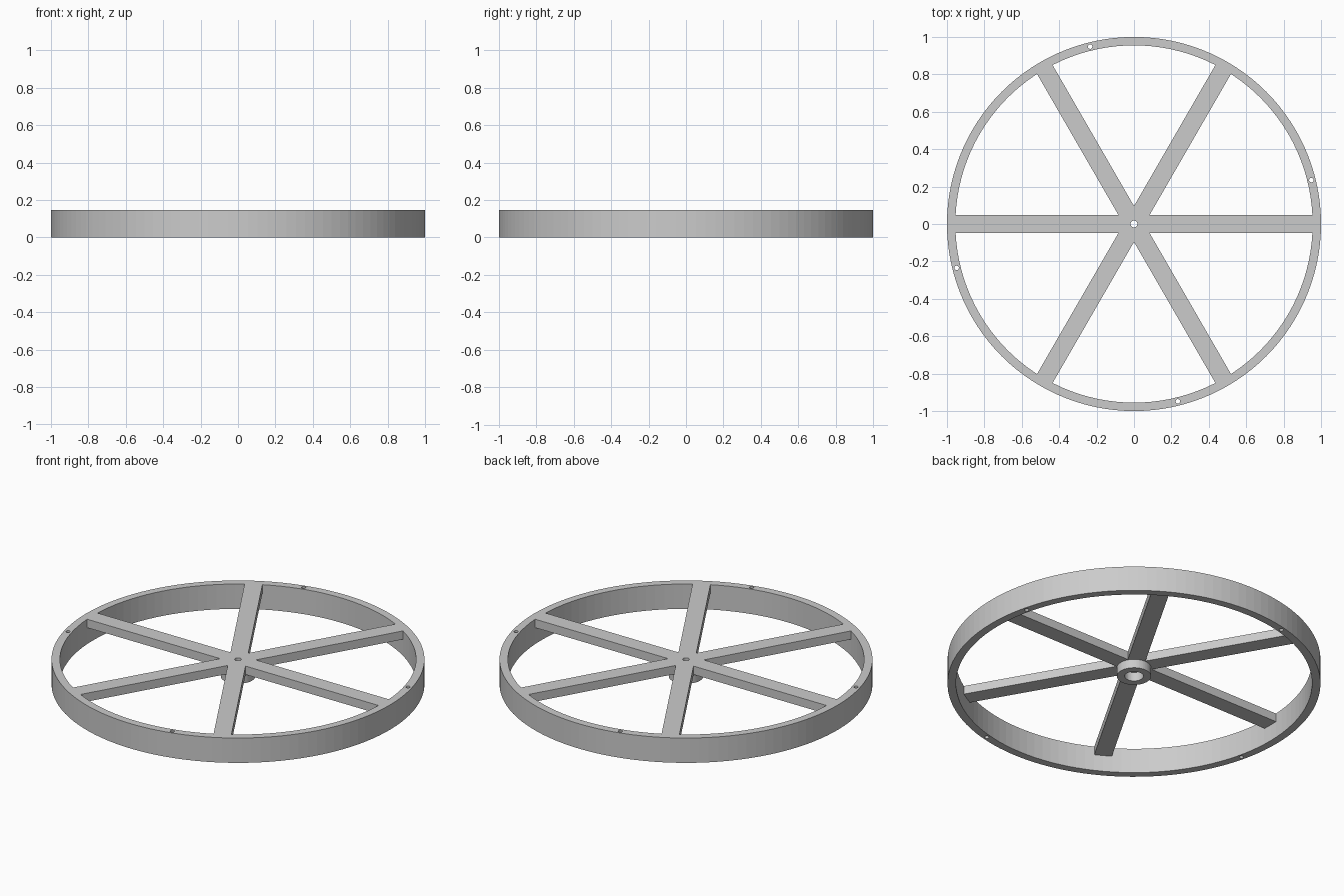
import bpy
import bmesh
from math import cos, sin, pi, radians

if "Cube" in bpy.data.objects:
    bpy.data.objects.remove(bpy.data.objects["Cube"], do_unlink=True)

HEIGHT = 0.147
SPOKE_DEPTH = 0.05
HALF_WIDTH = 0.048
HUB_BOTTOM = 0.045

grey = bpy.data.materials.new("plain grey")
grey.use_nodes = True
grey.diffuse_color = (0.6, 0.6, 0.6, 1)
grey.node_tree.nodes["Principled BSDF"].inputs["Base Color"].default_value = (0.6, 0.6, 0.6, 1)


def make_object(name, bm):
    bmesh.ops.recalc_face_normals(bm, faces=bm.faces)
    mesh = bpy.data.meshes.new(name)
    bm.to_mesh(mesh)
    bm.free()
    mesh.materials.append(grey)
    obj = bpy.data.objects.new(name, mesh)
    bpy.context.collection.objects.link(obj)
    return obj


def tube(name, outer, inner, bottom, top, sides):
    """Square-section ring about the z axis."""
    bm = bmesh.new()
    section = [(outer, bottom), (outer, top), (inner, top), (inner, bottom)]
    rings = []
    for i in range(sides):
        a = 2 * pi * i / sides
        rings.append([bm.verts.new((r * cos(a), r * sin(a), z)) for r, z in section])
    for i in range(sides):
        a, b = rings[i], rings[(i + 1) % sides]
        for j in range(4):
            k = (j + 1) % 4
            bm.faces.new((a[j], b[j], b[k], a[k]))
    return make_object(name, bm)


def prism(name, outline, bottom, top):
    """Flat outline extruded upwards."""
    bm = bmesh.new()
    face = bm.faces.new([bm.verts.new((x, y, bottom)) for x, y in outline])
    result = bmesh.ops.extrude_face_region(bm, geom=[face])
    raised = [v for v in result["geom"] if isinstance(v, bmesh.types.BMVert)]
    bmesh.ops.translate(bm, verts=raised, vec=(0, 0, top - bottom))
    return make_object(name, bm)


def circle(x, y, radius, sides=32):
    return [(x + radius * cos(2 * pi * i / sides), y + radius * sin(2 * pi * i / sides))
            for i in range(sides)]


def combine(target, helper, operation):
    """Apply a boolean and discard the helper."""
    mod = target.modifiers.new(operation.lower(), "BOOLEAN")
    mod.operation = operation
    mod.solver = "EXACT"
    mod.object = helper
    bpy.context.view_layer.objects.active = target
    bpy.ops.object.modifier_apply(modifier=mod.name)
    bpy.data.objects.remove(helper, do_unlink=True)


# Outer rim
wheel = tube("wheel_rim_and_spokes", 1.0, 0.955, 0, HEIGHT, 120)

# Six spokes as one star outline, flush with the top of the rim
star = []
for i in range(6):
    a = i * pi / 3
    for side in (-HALF_WIDTH, HALF_WIDTH):
        star.append((0.975 * cos(a) - side * sin(a), 0.975 * sin(a) + side * cos(a)))
    notch = a + pi / 6
    star.append((2 * HALF_WIDTH * cos(notch), 2 * HALF_WIDTH * sin(notch)))
spokes = prism("spokes", star, HEIGHT - SPOKE_DEPTH, HEIGHT)
combine(wheel, spokes, "UNION")

# Axle hole and four small holes through the rim
combine(wheel, prism("axle_cutter", circle(0, 0, 0.018), -0.1, 0.3), "DIFFERENCE")
for i in range(4):
    a = radians(13.9) + i * pi / 2
    outline = circle(0.977 * cos(a), 0.977 * sin(a), 0.012, 20)
    combine(wheel, prism("rim_hole_cutter", outline, -0.1, 0.3), "DIFFERENCE")

# Hub collar under the spokes
tube("hub_collar", 0.092, 0.05, HUB_BOTTOM, HEIGHT - SPOKE_DEPTH, 64)
